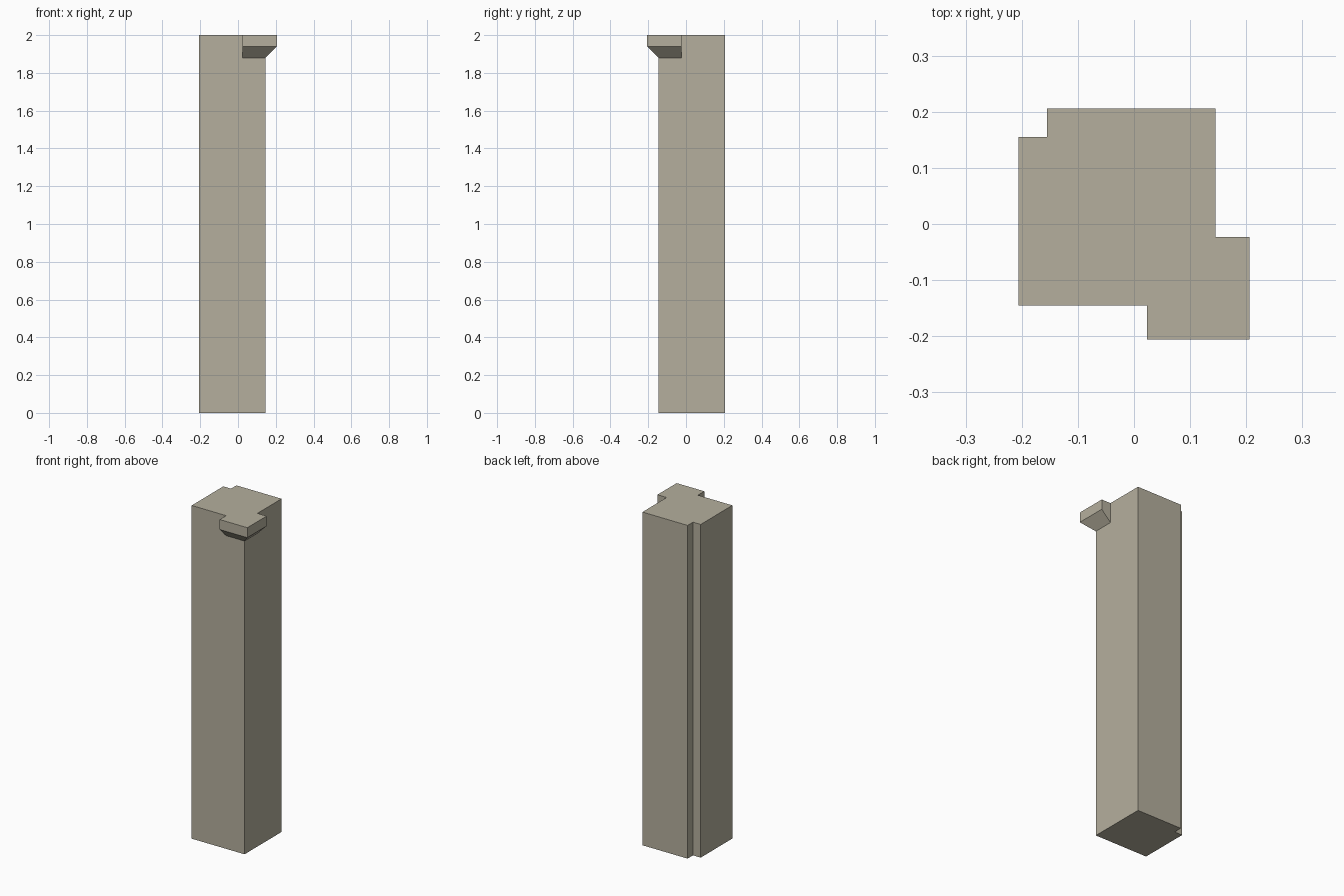
import bpy
import bmesh

if "Cube" in bpy.data.objects:
    bpy.data.objects.remove(bpy.data.objects["Cube"])

stone = bpy.data.materials.new("warm grey stone")
stone.diffuse_color = (0.46, 0.43, 0.34, 1)
stone.use_nodes = True
stone.node_tree.nodes["Principled BSDF"].inputs["Base Color"].default_value = stone.diffuse_color


def loft(name, rings):
    """Solid joining successive rings of points, capped at both ends."""
    bm = bmesh.new()
    loops = [[bm.verts.new(p) for p in ring] for ring in rings]
    n = len(loops[0])
    for a, b in zip(loops, loops[1:]):
        for i in range(n):
            j = (i + 1) % n
            bm.faces.new((a[i], a[j], b[j], b[i]))
    bm.faces.new(loops[0])
    bm.faces.new(loops[-1])
    bmesh.ops.recalc_face_normals(bm, faces=bm.faces)
    mesh = bpy.data.meshes.new(name)
    bm.to_mesh(mesh)
    bm.free()
    mesh.materials.append(stone)
    obj = bpy.data.objects.new(name, mesh)
    bpy.context.collection.objects.link(obj)
    return obj


OUT, FACE, NOTCH = 0.206, 0.145, 0.155
HEIGHT = 2.0

# Column shaft: square plan with a rebate down the back left corner
plan = [(-OUT, -FACE), (FACE, -FACE), (FACE, OUT),
        (-NOTCH, OUT), (-NOTCH, NOTCH), (-OUT, NOTCH)]
loft("column_shaft", [[(x, y, z) for x, y in plan] for z in (0, HEIGHT)])

# Corner bracket: chamfered profile (projection, height) mitred round the front right corner
END = 0.023
PROJ = OUT - FACE
profile = [(0, 1.88), (PROJ, 1.94), (PROJ, HEIGHT), (0, HEIGHT)]
left_end = [(END, -FACE - d, z) for d, z in profile]
corner = [(FACE + d, -FACE - d, z) for d, z in profile]
right_end = [(FACE + d, -END, z) for d, z in profile]
loft("corner_bracket", [left_end, corner, right_end])
